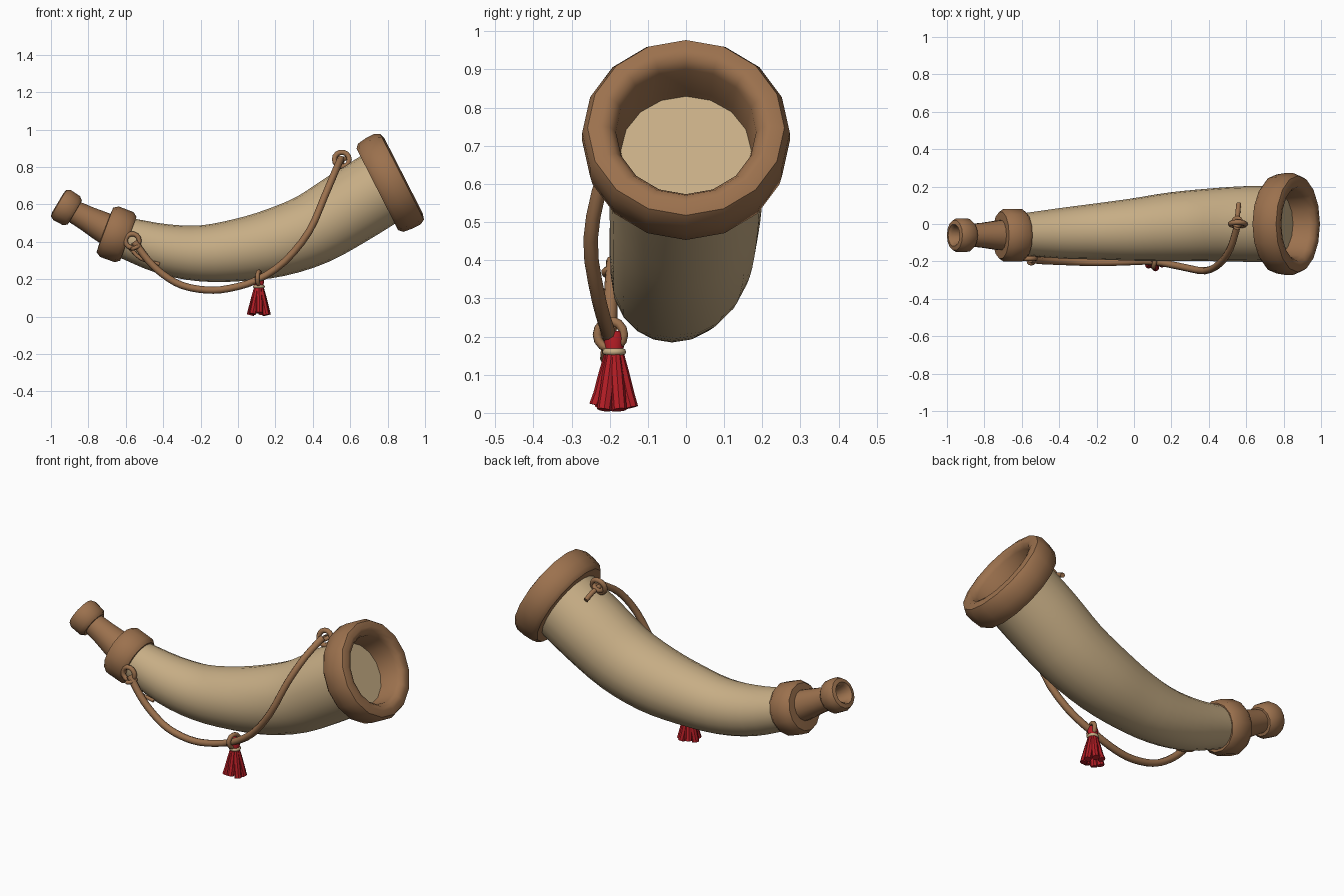
import bpy, bmesh, math
from mathutils import Vector as V

if "Cube" in bpy.data.objects:
    bpy.data.objects.remove(bpy.data.objects["Cube"])


def material(name, rgb):
    m = bpy.data.materials.new(name)
    m.diffuse_color = (*rgb, 1)
    m.use_nodes = True
    m.node_tree.nodes["Principled BSDF"].inputs["Base Color"].default_value = m.diffuse_color
    return m


BROWN = material("brown leather", (0.33, 0.165, 0.075))
HORN = material("pale horn", (0.57, 0.42, 0.235))
RED = material("red thread", (0.45, 0.012, 0.018))


def smooth(ob, angle=42):
    bpy.ops.object.select_all(action='DESELECT')
    ob.select_set(True)
    bpy.context.view_layer.objects.active = ob
    bpy.ops.object.shade_smooth_by_angle(angle=math.radians(angle))


def tube(name, rings, n, mat, cap_mat=None):
    """Skin circular rings (centre, axis, radius) into one tube, closing the last ring."""
    bm = bmesh.new()
    loops = []
    for c, t, r in rings:
        t = V(t).normalized()
        up = V((0, 1, 0)).cross(t).normalized()
        side = t.cross(up)
        loops.append([bm.verts.new(V(c) + r * (math.cos(a) * up + math.sin(a) * side))
                      for a in (2 * math.pi * k / n for k in range(n))])
    for a, b in zip(loops, loops[1:]):
        for k in range(n):
            bm.faces.new((a[k], a[(k + 1) % n], b[(k + 1) % n], b[k]))
    cap = bm.faces.new(loops[-1])
    cap.material_index = 1 if cap_mat else 0
    bmesh.ops.recalc_face_normals(bm, faces=bm.faces)
    me = bpy.data.meshes.new(name)
    bm.to_mesh(me)
    bm.free()
    ob = bpy.data.objects.new(name, me)
    bpy.context.collection.objects.link(ob)
    me.materials.append(mat)
    if cap_mat:
        me.materials.append(cap_mat)
    smooth(ob)
    return ob


def lathe_rings(origin, axis, profile):
    axis = V(axis).normalized()
    return [(V(origin) + axis * d, axis, r) for d, r in profile]


def spline(pts, steps):
    """Catmull-Rom through points of any dimension."""
    p = [V(q) for q in pts]
    p = [2 * p[0] - p[1]] + p + [2 * p[-1] - p[-2]]
    out = []
    for a, b, c, d in zip(p, p[1:], p[2:], p[3:]):
        for s in range(steps):
            u = s / steps
            out.append(0.5 * (2 * b + (c - a) * u + (2 * a - 5 * b + 4 * c - d) * u * u
                              + (3 * b - a - 3 * c + d) * u ** 3))
    return out + [p[-2]]


def cord(name, pts, r, mat=BROWN, closed=False):
    cu = bpy.data.curves.new(name, 'CURVE')
    cu.dimensions = '3D'
    cu.bevel_depth = r
    cu.bevel_resolution = 2
    cu.use_fill_caps = True
    sp = cu.splines.new('POLY')
    sp.points.add(len(pts) - 1)
    for q, co in zip(sp.points, pts):
        q.co = (*co, 1)
    sp.use_cyclic_u = closed
    cu.materials.append(mat)
    ob = bpy.data.objects.new(name, cu)
    bpy.context.collection.objects.link(ob)
    bpy.ops.object.select_all(action='DESELECT')
    ob.select_set(True)
    bpy.context.view_layer.objects.active = ob
    bpy.ops.object.convert(target='MESH')
    smooth(bpy.context.object, 60)


def ring(name, c, u, v, r, thick, mat=BROWN):
    u, v, c = V(u).normalized(), V(v).normalized(), V(c)
    cord(name, [c + r * (math.cos(a) * u + math.sin(a) * v)
                for a in (2 * math.pi * k / 14 for k in range(14))], thick, mat, True)


# curved horn body: x, y, z, radius
body = spline([(-0.62, -0.055, 0.427, 0.108), (-0.4, -0.05, 0.362, 0.134),
               (-0.2, -0.04, 0.338, 0.150), (0, -0.03, 0.355, 0.167),
               (0.2, -0.015, 0.395, 0.184), (0.4, -0.005, 0.467, 0.194),
               (0.59, 0, 0.580, 0.202), (0.76, 0, 0.685, 0.202)], 3)
rings = []
for i, p in enumerate(body):
    t = body[min(i + 1, len(body) - 1)] - body[max(i - 1, 0)]
    rings.append((p.xyz, t.xyz, p.w))
tube("horn_body", rings, 20, HORN)

# bell rim with its hollow lining
axis = (0.89, 0, 0.455)
rim = lathe_rings((0.745, 0, 0.68), axis,
                  [(0, 0.185), (0, 0.245), (0.02, 0.265), (0.07, 0.272), (0.12, 0.272),
                   (0.148, 0.258), (0.158, 0.225), (0.15, 0.20), (0.125, 0.184), (0.02, 0.172)])
rim += [((0.65, 0, 0.622), (0.86, 0, 0.5), 0.145), ((0.53, 0, 0.545), (0.86, 0, 0.5), 0.1)]
tube("bell_rim", rim, 16, BROWN, HORN)

# mouthpiece: collar, neck and end ring
tube("collar", lathe_rings((-0.65, -0.06, 0.44), (-0.936, 0, 0.35),
     [(-0.065, 0.09), (-0.068, 0.125), (-0.045, 0.143), (0.04, 0.144), (0.066, 0.127),
      (0.07, 0.06)]), 14, BROWN)
tube("neck", lathe_rings((-0.65, -0.06, 0.44), (-0.88, 0, 0.47),
     [(0.03, 0.086), (0.1, 0.079), (0.18, 0.068), (0.27, 0.06)]), 14, BROWN)
tube("mouthpiece_ring", lathe_rings((-0.92, -0.06, 0.584), (-0.86, 0, 0.51),
     [(-0.056, 0.05), (-0.055, 0.074), (-0.035, 0.09), (0.022, 0.093), (0.045, 0.082),
      (0.05, 0.06), (0.035, 0.047), (-0.04, 0.035)]), 14, BROWN)

# hanging cord
cord("cord", spline([(-0.555, -0.19, 0.40), (-0.48, -0.197, 0.30), (-0.4, -0.2, 0.225),
                     (-0.3, -0.204, 0.167), (-0.17, -0.206, 0.142), (-0.05, -0.203, 0.15),
                     (0.1, -0.2, 0.195), (0.25, -0.228, 0.295), (0.38, -0.25, 0.455),
                     (0.46, -0.21, 0.635), (0.515, -0.13, 0.765), (0.55, -0.02, 0.845)], 3), 0.019)

# tied loops and loose tails at both ends
ring("left_loop", (-0.565, -0.185, 0.405), (1, 0, 0), (0, 0, 1), 0.037, 0.013)
ring("left_knot", (-0.545, -0.19, 0.37), (1, 0.3, 0.4), (0, 1, 0), 0.021, 0.011)
cord("left_tail", spline([(-0.58, -0.165, 0.37), (-0.52, -0.172, 0.31), (-0.42, -0.165, 0.28)], 3), 0.010)
ring("right_loop", (0.555, 0.0, 0.84), (1, 0, 0), (0, 0.25, 1), 0.04, 0.014)
ring("right_knot", (0.552, 0.01, 0.835), (1, 0, 0.5), (0, 1, 0.1), 0.022, 0.012)
cord("right_tail", spline([(0.55, 0.0, 0.84), (0.555, 0.06, 0.825), (0.56, 0.11, 0.80)], 3), 0.013)

# tassel: hanger, head, binding and flared strands
tx, ty = 0.112, -0.188
ring("tassel_hanger", (tx, ty - 0.01, 0.205), (0.25, 1, 0), (0, 0, 1), 0.036, 0.012)
tube("tassel_head", lathe_rings((tx, ty, 0.215), (0, 0, -1),
     [(0.02, 0.001), (0.0, 0.022), (0.02, 0.028), (0.05, 0.024), (0.07, 0.026), (0.11, 0.036),
      (0.15, 0.042)]), 12, RED)
ring("tassel_binding", (tx, ty, 0.16), (1, 0, 0), (0, 1, 0), 0.023, 0.009, HORN)
for k in range(7):
    a = 2 * math.pi * k / 7 + 0.3
    d = V((math.cos(a), math.sin(a), 0))
    top, low = V((tx, ty, 0)), 0.008 + 0.006 * (k % 3)
    pts = [(0.012, 0.155, 0.014), (0.024, 0.10, 0.018), (0.036, 0.05, 0.019), (0.047, low, 0.019)]
    tube(f"tassel_strand_{k + 1}",
         [(top + d * o + V((0, 0, z)), d * 0.25 - V((0, 0, 1)), r) for o, z, r in pts], 8, RED)
